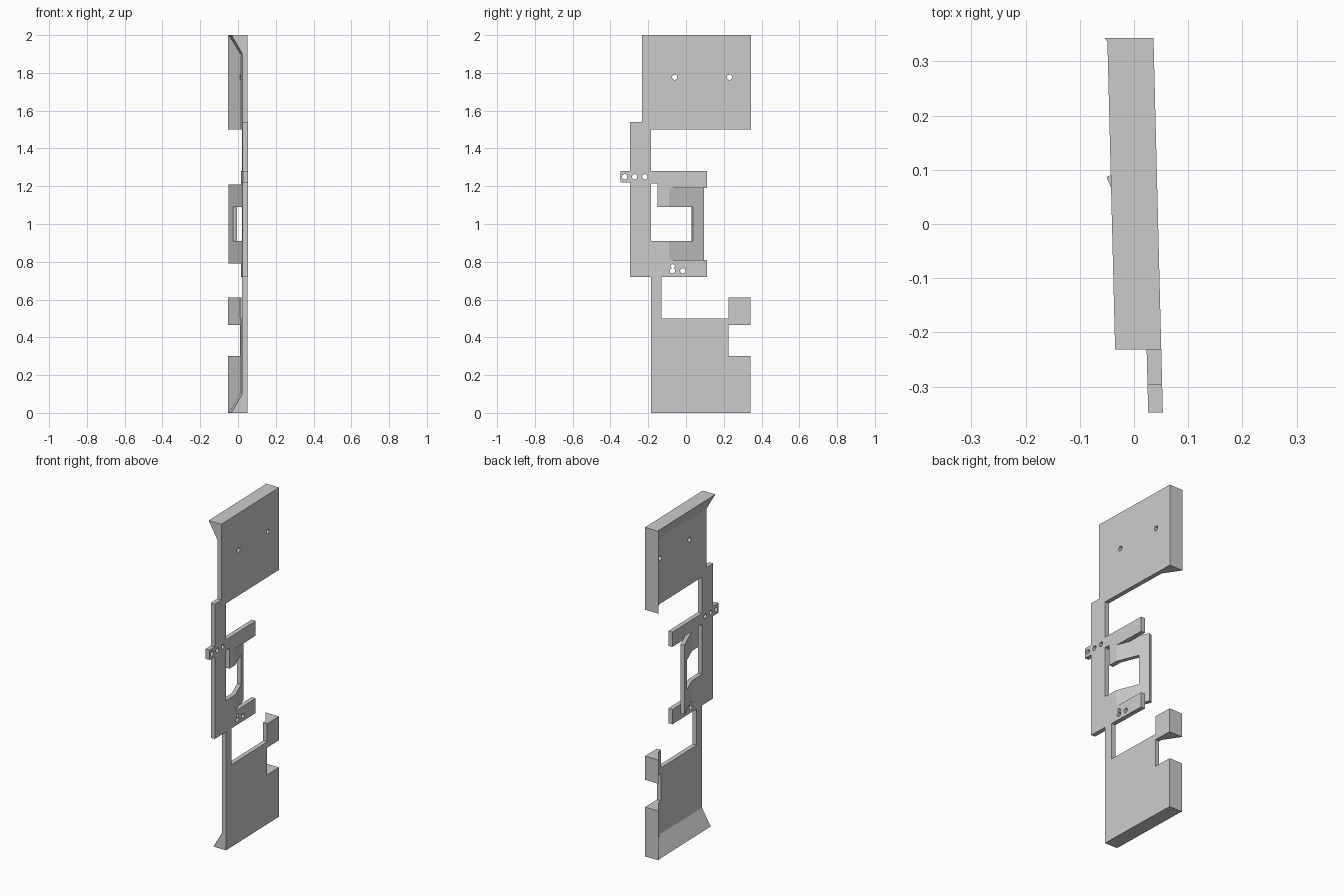
import bpy, bmesh, math
from mathutils import Vector

cube = bpy.data.objects.get("Cube")
if cube:
    bpy.data.objects.remove(cube, do_unlink=True)

grey = bpy.data.materials.new("plain_grey")
grey.use_nodes = True
grey.diffuse_color = (0.6, 0.6, 0.6, 1)
grey.node_tree.nodes["Principled BSDF"].inputs["Base Color"].default_value = (0.6, 0.6, 0.6, 1)

THICK = 0.027   # sheet thickness
DEEP = 0.09     # depth of the flared rims
FAR = 0.12      # cutter reach past the rims


def place(depth, y, z):
    """Depth is measured inward from the slightly skewed outer face."""
    return Vector((0.0445 - 0.025 * y - depth, y, z))


def loft(name, ring_a, ring_b):
    """Solid between two matching rings of (depth, y, z) points."""
    bm = bmesh.new()
    a = [bm.verts.new(place(*p)) for p in ring_a]
    b = [bm.verts.new(place(*p)) for p in ring_b]
    bm.faces.new(a)
    bm.faces.new(b[::-1])
    for i in range(len(a)):
        j = (i + 1) % len(a)
        bm.faces.new((a[j], a[i], b[i], b[j]))
    bmesh.ops.recalc_face_normals(bm, faces=bm.faces)
    mesh = bpy.data.meshes.new(name)
    bm.to_mesh(mesh)
    bm.free()
    mesh.materials.append(grey)
    obj = bpy.data.objects.new(name, mesh)
    bpy.context.collection.objects.link(obj)
    return obj


def plate(name, outline, d0, d1):
    return loft(name, [(d0, y, z) for y, z in outline], [(d1, y, z) for y, z in outline])


def rect(y0, y1, z0, z1):
    return [(y0, z0), (y1, z0), (y1, z1), (y0, z1)]


def combine(obj, tool, operation="DIFFERENCE"):
    mod = obj.modifiers.new("combine", "BOOLEAN")
    mod.operation = operation
    mod.solver = "EXACT"
    mod.object = tool
    bpy.context.view_layer.objects.active = obj
    bpy.ops.object.modifier_apply(modifier=mod.name)
    bpy.data.objects.remove(tool, do_unlink=True)


def drill(obj, y, z, radius=0.014):
    ring = [(y + radius * math.cos(t * math.tau / 20), z + radius * math.sin(t * math.tau / 20))
            for t in range(20)]
    combine(obj, plate("drill", ring, -0.03, FAR))


def hollow(obj, z_open, z_rim, z_rim_far):
    """Pocket whose walls slope out to the back and end rims."""
    near = [(THICK, y, z) for y, z in rect(-0.5, 0.245, z_open, z_rim)]
    far = [(FAR, y, z) for y, z in rect(-0.5, 0.39, z_open, z_rim_far)]
    combine(obj, loft("pocket", near, far))


# Upper plate with rims along the top and back
upper = plate("upper_plate", [(-0.232, 1.54), (-0.185, 1.54), (-0.185, 1.5),
                              (0.343, 1.5), (0.343, 2), (-0.232, 2)], 0, DEEP)
hollow(upper, 1.3, 1.9, 2.06)
for y in (-0.06, 0.23):
    drill(upper, y, 1.777)

# Lower plate with stem, notched back rim and bottom rim
lower = plate("lower_plate", [(-0.185, 0), (0.341, 0), (0.341, 0.3), (0.225, 0.3),
                              (0.225, 0.465), (0.341, 0.465), (0.341, 0.61), (0.225, 0.61),
                              (0.225, 0.5), (-0.13, 0.5), (-0.13, 0.72), (-0.185, 0.72)], 0, DEEP)
hollow(lower, 0.9, 0.1, -0.06)

# Middle upright with front tab and two arms
frame = plate("middle_frame", [(-0.297, 0.72), (0.11, 0.72), (0.11, 0.81), (-0.185, 0.81),
                               (-0.185, 1.215), (-0.15, 1.215), (-0.15, 1.19), (0.11, 1.19),
                               (0.11, 1.28), (-0.185, 1.28), (-0.185, 1.54), (-0.297, 1.54),
                               (-0.297, 1.28), (-0.348, 1.28), (-0.348, 1.22), (-0.297, 1.22)],
              0, THICK)

# Bent bracket between the arms, sloping inward toward the back
bend = [(0, -0.19), (0, -0.09), (0.07, 0.095), (0.093, 0.087), (THICK, -0.085), (THICK, -0.19)]
bracket = loft("bracket", [(d, y, 0.79) for d, y in bend], [(d, y, 1.21) for d, y in bend])
window = loft("window", [(-0.02, y, z) for y, z in rect(-0.3, 0.064, 0.91, 1.09)],
              [(FAR, y, z) for y, z in rect(-0.3, 0.011, 0.91, 1.09)])
combine(bracket, window)
combine(bracket, plate("gap", rect(-0.3, -0.15, 1.0, 1.3), -0.02, FAR))
combine(frame, bracket, "UNION")

# Fixing holes
for y in (-0.325, -0.272, -0.218):
    drill(frame, y, 1.25)
for y in (-0.072, -0.017):
    drill(frame, y, 0.752)
drill(frame, -0.07, 0.776, 0.011)
